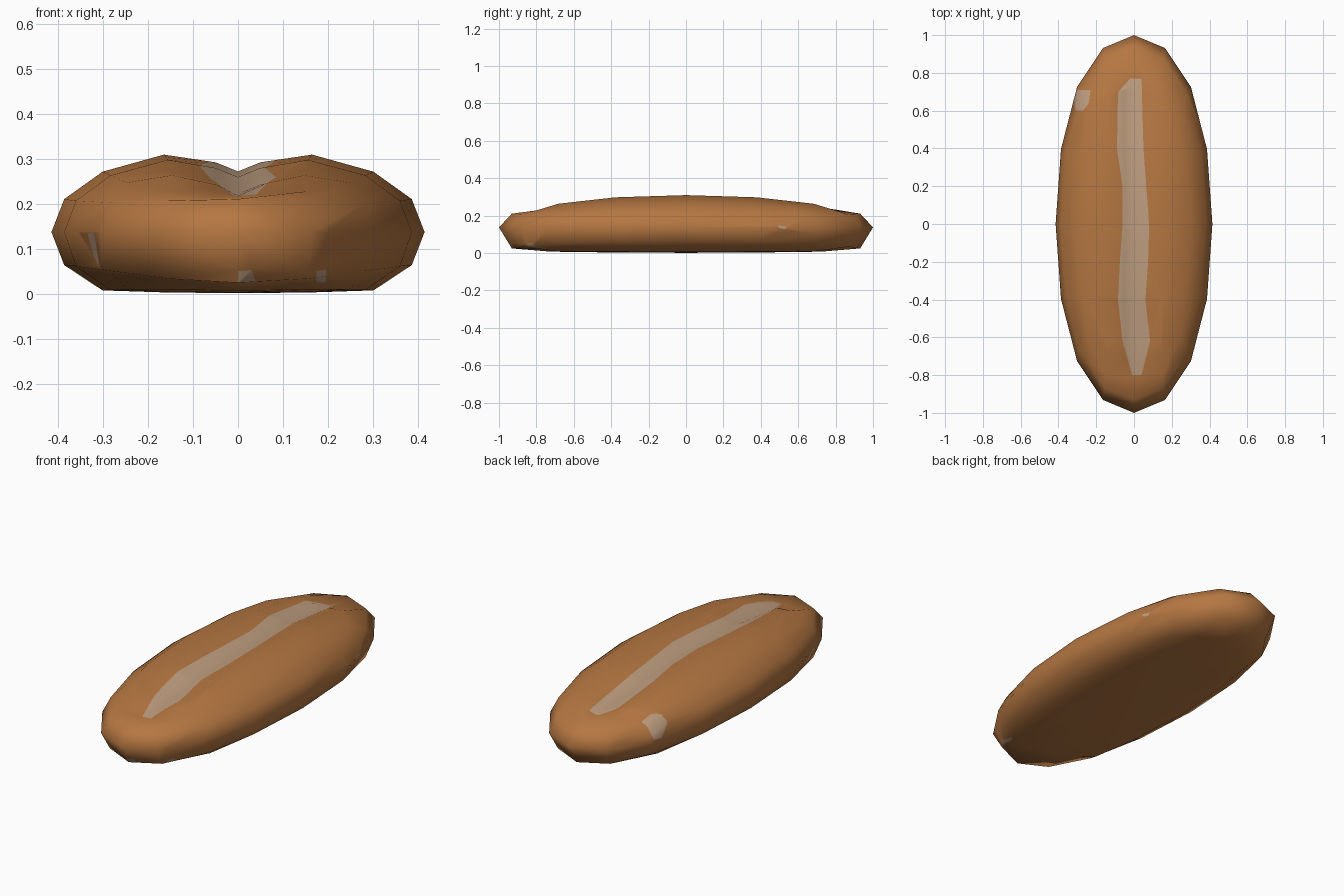
import bpy, bmesh
from mathutils import Vector

if "Cube" in bpy.data.objects:
    bpy.data.objects.remove(bpy.data.objects["Cube"])


def material(name, rgb):
    m = bpy.data.materials.new(name)
    m.diffuse_color = (*rgb, 1)
    m.use_nodes = True
    m.node_tree.nodes["Principled BSDF"].inputs["Base Color"].default_value = m.diffuse_color
    return m


# Base: a rounded cube, 16 sides around each great circle
bpy.ops.mesh.primitive_cube_add(size=2)
loaf = bpy.context.object
loaf.name = "bread_loaf"
sub = loaf.modifiers.new("round", 'SUBSURF')
sub.levels = 2
bpy.ops.object.modifier_apply(modifier="round")
loaf.data.materials.clear()
loaf.data.materials.append(material("brown crust", (0.462, 0.184, 0.054)))
loaf.data.materials.append(material("pale crumb", (0.515, 0.337, 0.212)))

bm = bmesh.new()
bm.from_mesh(loaf.data)
top = max(v.co.z for v in bm.verts)
for v in bm.verts:
    v.co /= top

# Extra loops on both sides of the top crease
for s in (-1, 1):
    faces = [f for f in bm.faces if f.calc_center_median().z > 0.6]
    geom = set(faces) | {e for f in faces for e in f.edges} | {v for f in faces for v in f.verts}
    bmesh.ops.bisect_plane(bm, geom=list(geom), plane_co=(s * 0.12, 0, 0), plane_no=(1, 0, 0))

# Long loaf shape with flat base and creased top
for v in bm.verts:
    x, y, z = v.co
    h = 0.137 + 0.185 * z
    if z < -0.5:
        h = 0.001 + 0.012 * (x * x + y * y)
    elif z < -0.2:
        h -= 0.045 * y * y
    elif z > 0.5:
        h -= 0.05 if abs(x) < 0.01 else 0.026 if abs(x) < 0.13 else 0
    v.co = (0.415 * x, y, h)
bm.normal_update()


def paint(poly, a, b, facing):
    """Cut a convex outline (in axes a, b) into the faces on one side and colour it."""
    pts = [Vector(p) for p in poly]
    area = sum(p.cross(q) for p, q in zip(pts, pts[1:] + pts[:1]))
    if area < 0:
        pts.reverse()
    lo = [min(p[i] for p in pts) for i in (0, 1)]
    hi = [max(p[i] for p in pts) for i in (0, 1)]
    faces = [f for f in bm.faces if f.normal.dot(Vector(facing)) > 0.15
             and all(min(v.co[k] for v in f.verts) < hi[i] and max(v.co[k] for v in f.verts) > lo[i]
                     for i, k in enumerate((a, b)))]
    for p, q in zip(pts, pts[1:] + pts[:1]):
        co, no = Vector((0, 0, 0)), Vector((0, 0, 0))
        co[a], co[b] = p
        no[a], no[b] = -(q.y - p.y), q.x - p.x
        geom = set(faces) | {e for f in faces for e in f.edges} | {v for f in faces for v in f.verts}
        res = bmesh.ops.bisect_plane(bm, geom=list(geom), dist=1e-5, plane_co=co, plane_no=no.normalized())
        faces = [f for f in res["geom"] if isinstance(f, bmesh.types.BMFace)
                 and (f.calc_center_median() - co).dot(no) > 0]
    for f in faces:
        f.material_index = 1
    bm.normal_update()


# Ragged pale split along the top: y, left x, right x
split = [(-0.8, -0.01, 0.04), (-0.62, -0.06, 0.085), (-0.4, -0.085, 0.06), (-0.2, -0.075, 0.075),
         (0, -0.06, 0.08), (0.2, -0.06, 0.065), (0.4, -0.09, 0.05), (0.7, -0.085, 0.042), (0.77, -0.02, 0.04)]
for (y0, l0, r0), (y1, l1, r1) in zip(split, split[1:]):
    paint([(l0, y0), (r0, y0), (r1, y1), (l1, y1)], 0, 1, (0, 0, 1))

# Small worn spots
paint([(-0.325, 0.71), (-0.23, 0.71), (-0.24, 0.64), (-0.27, 0.6), (-0.31, 0.6)], 0, 1, (0, 0, 1))
paint([(-0.335, 0.135), (-0.32, 0.135), (-0.308, 0.06), (-0.32, 0.08)], 0, 2, (0, -1, 0))
paint([(0, 0.05), (0.03, 0.053), (0.04, 0.025), (0, 0.025)], 0, 2, (0, -1, 0))
paint([(0.175, 0.05), (0.196, 0.053), (0.195, 0.025), (0.175, 0.025)], 0, 2, (0, -1, 0))
paint([(0.49, 0.148), (0.54, 0.14), (0.53, 0.125), (0.5, 0.13)], 1, 2, (1, 0, 0))

for f in bm.faces:
    f.smooth = True
bm.to_mesh(loaf.data)
bm.free()
